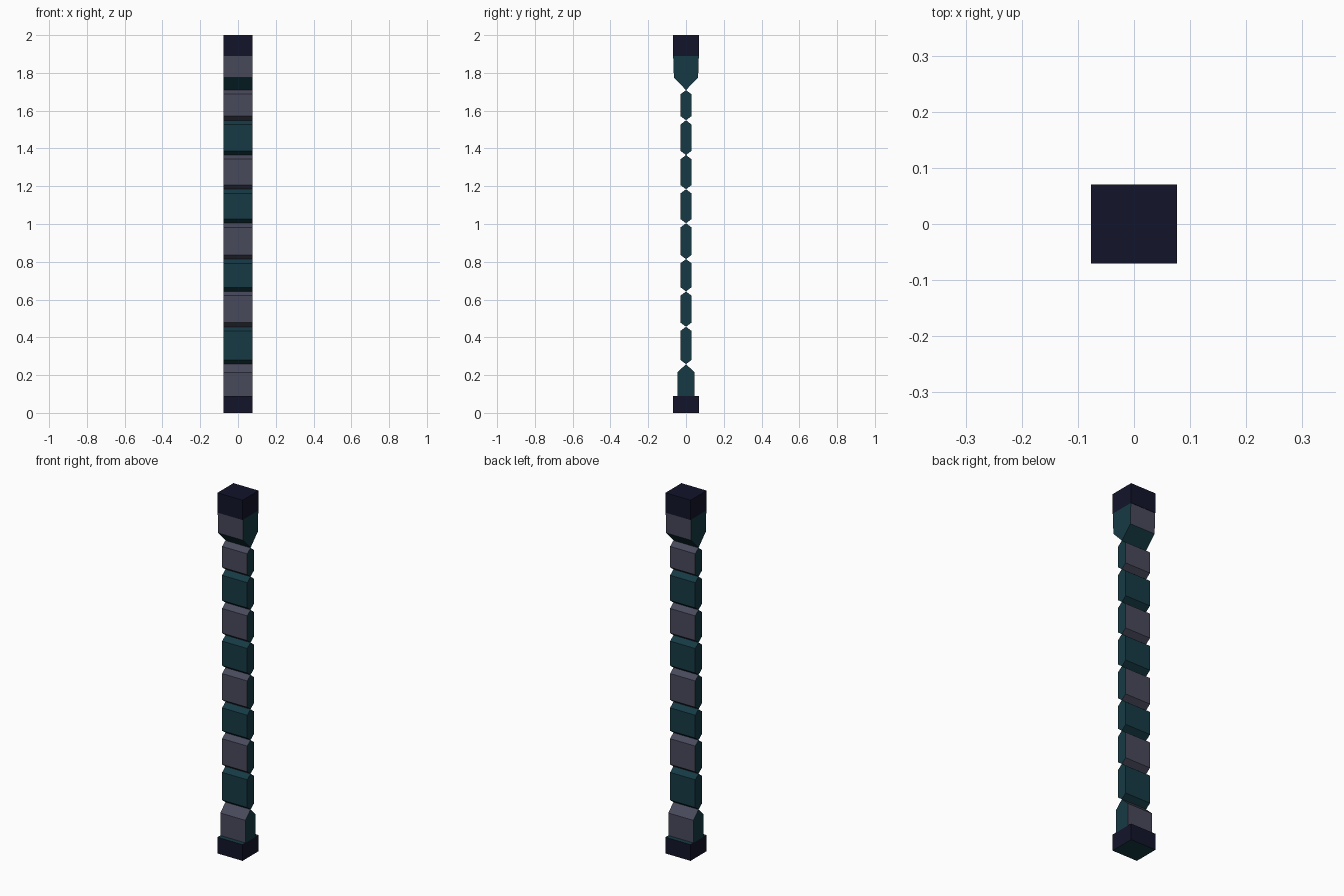
import bpy, bmesh

if "Cube" in bpy.data.objects:
    bpy.data.objects.remove(bpy.data.objects["Cube"])

HALF_W = 0.077


def material(name, color):
    m = bpy.data.materials.new(name)
    m.diffuse_color = (*color, 1)
    m.use_nodes = True
    m.node_tree.nodes["Principled BSDF"].inputs["Base Color"].default_value = m.diffuse_color
    return m


GREY = material("grey", (0.065, 0.067, 0.105))
TEAL = material("teal", (0.008, 0.042, 0.058))
NAVY = material("navy", (0.006, 0.007, 0.023))


def prism(name, profile, main, sides, pick=lambda f: abs(f.normal.x) > 0.5):
    """Extrude a (y, z) profile across x; faces chosen by pick get the second material."""
    bm = bmesh.new()
    face = bm.faces.new([bm.verts.new((-HALF_W, y, z)) for y, z in profile])
    ext = bmesh.ops.extrude_face_region(bm, geom=[face])["geom"]
    verts = [v for v in ext if isinstance(v, bmesh.types.BMVert)]
    bmesh.ops.translate(bm, verts=verts, vec=(2 * HALF_W, 0, 0))
    bmesh.ops.recalc_face_normals(bm, faces=bm.faces)
    bm.normal_update()
    for f in bm.faces:
        f.material_index = int(pick(f))
    mesh = bpy.data.meshes.new(name)
    bm.to_mesh(mesh)
    bm.free()
    mesh.materials.append(main)
    mesh.materials.append(sides)
    ob = bpy.data.objects.new(name, mesh)
    bpy.context.collection.objects.link(ob)
    return ob


def box(y, z0, z1):
    return [(-y, z0), (y, z0), (y, z1), (-y, z1)]


# end caps; the base cap has teal top and underside
prism("base_cap", box(0.07, 0, 0.09), NAVY, TEAL, lambda f: abs(f.normal.z) > 0.5)
prism("top_cap", box(0.07, 1.89, 2.0), NAVY, NAVY)

# lower collar, tapering up to the first hinge line
prism("lower_collar", [(-0.045, 0.09), (0.045, 0.09), (0.045, 0.215), (0, 0.258), (-0.045, 0.215)],
      GREY, TEAL)

# upper collar, tapering down to the last hinge line with teal slopes
prism("upper_collar", [(0, 1.709), (0.064, 1.775), (0.068, 1.89), (-0.068, 1.89), (-0.064, 1.775)],
      GREY, TEAL, lambda f: abs(f.normal.x) > 0.5 or f.normal.z < -0.3)

# chain of hexagonal links, alternating teal and grey
hinges = [0.258, 0.456, 0.643, 0.814, 1.004, 1.184, 1.365, 1.549, 1.709]
for i, (a, b) in enumerate(zip(hinges, hinges[1:])):
    y, c = 0.029, 0.022
    prism(f"link_{i + 1}", [(0, a), (y, a + c), (y, b - c), (0, b), (-y, b - c), (-y, a + c)],
          GREY if i % 2 else TEAL, TEAL)
